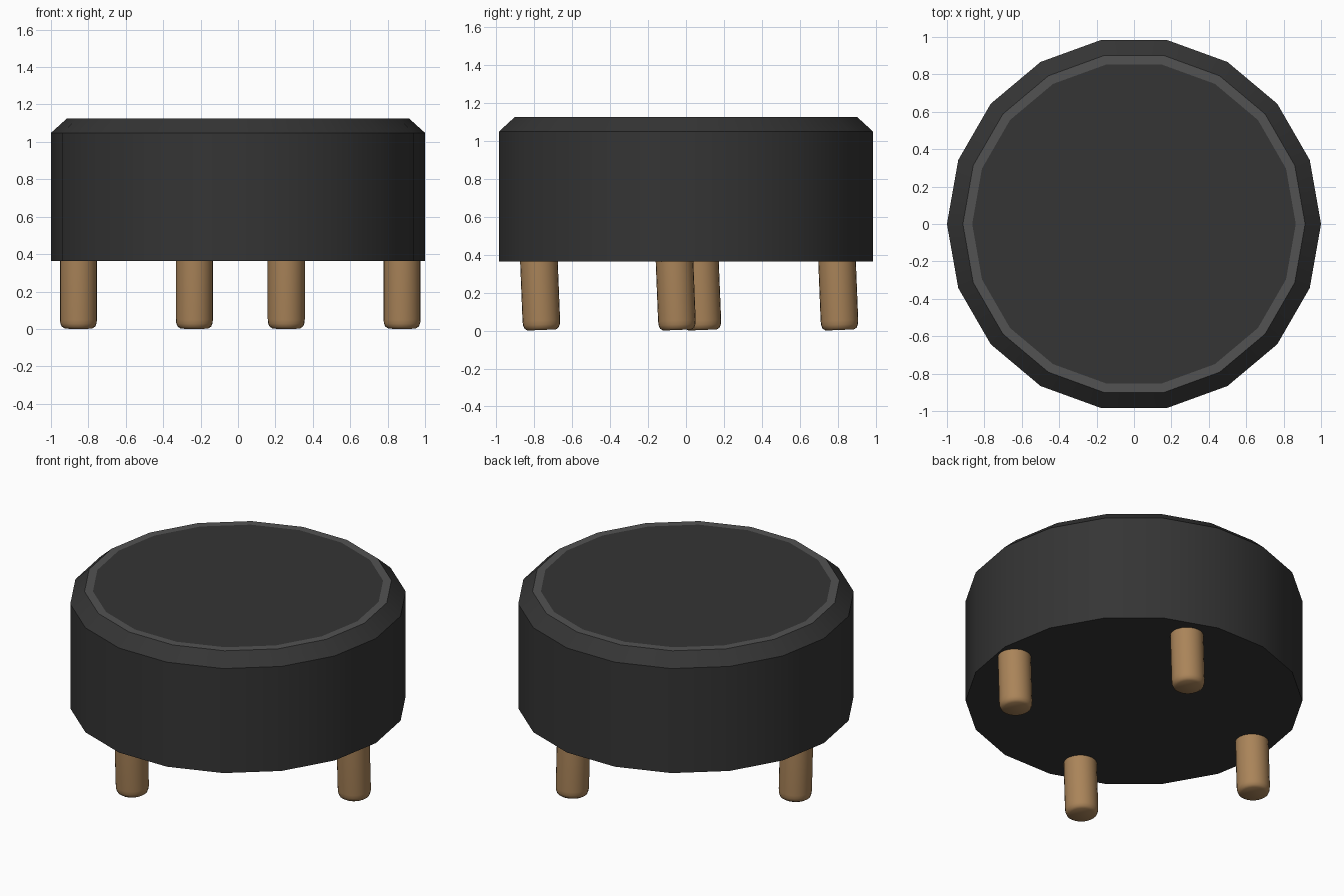
import bpy, bmesh, math
from mathutils import Matrix

if "Cube" in bpy.data.objects:
    bpy.data.objects.remove(bpy.data.objects["Cube"])


def material(name, rgb):
    m = bpy.data.materials.new(name)
    m.diffuse_color = (*rgb, 1)
    m.use_nodes = True
    m.node_tree.nodes["Principled BSDF"].inputs["Base Color"].default_value = m.diffuse_color
    return m


def lathe(name, profile, sides, mats, smooth_angle, matrix=Matrix()):
    """Closed solid of revolution from (radius, z, material index) rings, bottom to top."""
    bm = bmesh.new()
    rings = []
    for r, z, _ in profile:
        rings.append([bm.verts.new((r * math.cos(2 * math.pi * i / sides),
                                    r * math.sin(2 * math.pi * i / sides), z))
                      for i in range(sides)])
    for lower, upper, (_, _, mat) in zip(rings, rings[1:], profile):
        for i in range(sides):
            j = (i + 1) % sides
            bm.faces.new((lower[i], lower[j], upper[j], upper[i])).material_index = mat
    bm.faces.new(rings[0][::-1])
    bm.faces.new(rings[-1])
    mesh = bpy.data.meshes.new(name)
    bm.to_mesh(mesh)
    bm.free()
    for m in mats:
        mesh.materials.append(m)
    obj = bpy.data.objects.new(name, mesh)
    bpy.context.collection.objects.link(obj)
    obj.matrix_world = matrix
    bpy.ops.object.select_all(action='DESELECT')
    obj.select_set(True)
    bpy.context.view_layer.objects.active = obj
    bpy.ops.object.shade_smooth_by_angle(angle=math.radians(smooth_angle))
    return obj


fabric = material("dark_fabric", (0.035, 0.035, 0.035))
piping = material("piping", (0.085, 0.085, 0.085))
wood = material("wood", (0.40, 0.23, 0.10))

# Upholstered drum with chamfered top edge and a lighter flat trim ring
lathe("cushion",
      [(1.0, 0.363, 0), (1.0, 1.048, 0), (0.915, 1.125, 1), (0.865, 1.125, 0)],
      18, [fabric, piping], 35)

# Round-ended wooden legs, all leaning slightly the same way
leg_profile = [(0.075, 0.0, 0), (0.09, 0.01, 0), (0.097, 0.028, 0),
               (0.099, 0.05, 0), (0.099, 0.40, 0)]
lean = Matrix.Rotation(math.radians(2.3), 4, 'X')
feet = {"right_leg": (0.877, -0.046), "back_leg": (0.258, 0.81),
        "front_leg": (-0.233, -0.76), "left_leg": (-0.853, 0.088)}
for name, (x, y) in feet.items():
    lathe(name, leg_profile, 24, [wood], 50, Matrix.Translation((x, y, 0.003)) @ lean)
